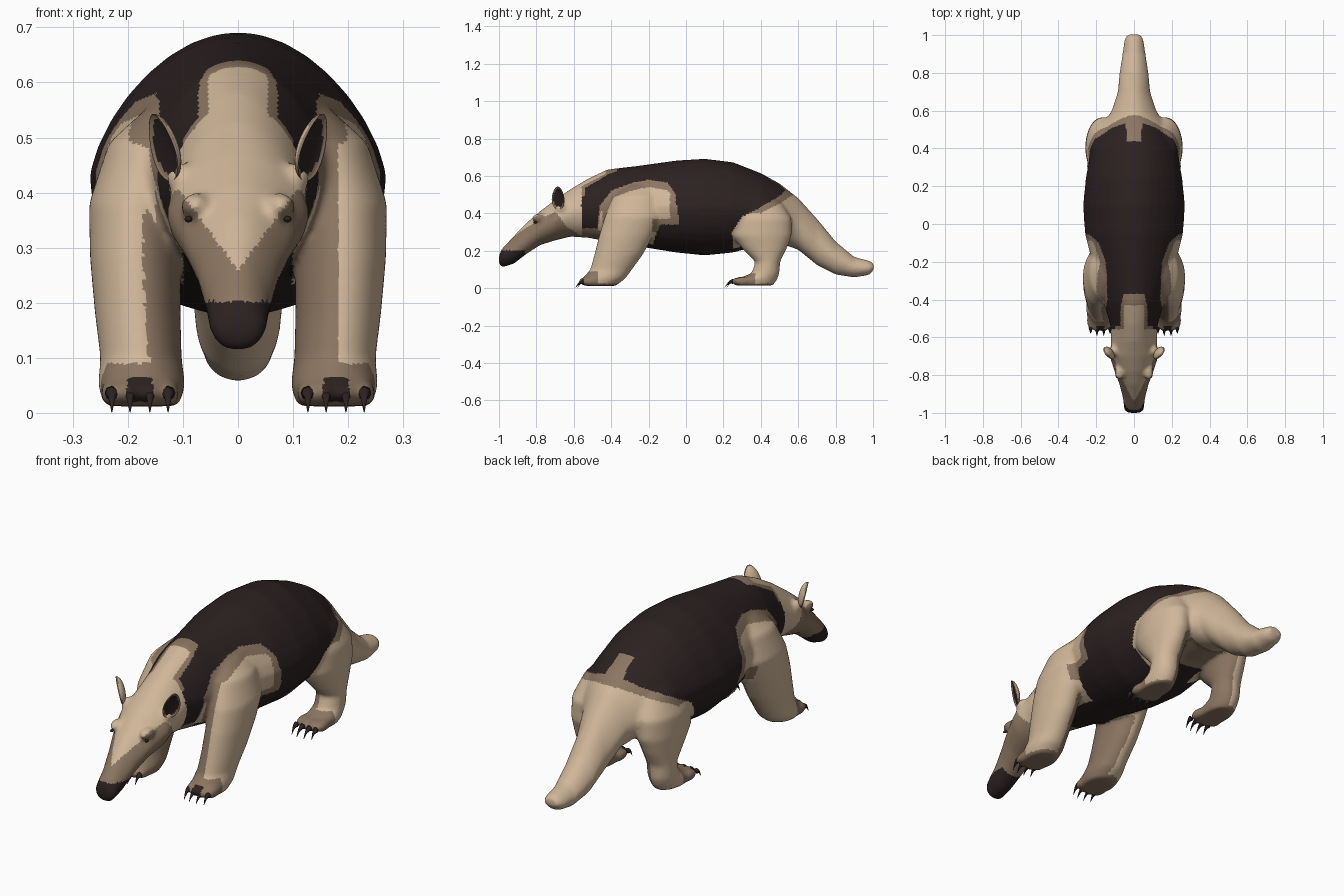
import bpy, bmesh, math
from mathutils import Matrix, Vector

if "Cube" in bpy.data.objects:
    bpy.data.objects.remove(bpy.data.objects["Cube"])


def make_material(name, rgb):
    mat = bpy.data.materials.new(name)
    mat.use_nodes = True
    mat.diffuse_color = (*rgb, 1)
    mat.node_tree.nodes["Principled BSDF"].inputs["Base Color"].default_value = (*rgb, 1)
    return mat


TAN, BROWN, DARK = range(3)
palette = [make_material("tan_fur", (.63, .47, .32)),
           make_material("brown_fur", (.26, .18, .12)),
           make_material("dark_fur", (.025, .015, .015))]


def make_object(name, bm, colour=None):
    bmesh.ops.recalc_face_normals(bm, faces=bm.faces)
    for face in bm.faces:
        face.smooth = True
        if colour is not None:
            face.material_index = colour
    mesh = bpy.data.meshes.new(name)
    bm.to_mesh(mesh)
    bm.free()
    for mat in palette:
        mesh.materials.append(mat)
    obj = bpy.data.objects.new(name, mesh)
    bpy.context.collection.objects.link(obj)
    return obj


def loft(bm, rings):
    """Skin a closed tube over rings of points."""
    loops = [[bm.verts.new(p) for p in ring] for ring in rings]
    for a, b in zip(loops, loops[1:]):
        for i in range(len(a)):
            bm.faces.new((a[i - 1], a[i], b[i], b[i - 1]))
    bm.faces.new(loops[0])
    bm.faces.new(loops[-1])


def ellipsoid(bm, centre, size):
    matrix = Matrix.Translation(centre) @ Matrix.Diagonal((*size, 1))
    bmesh.ops.create_uvsphere(bm, u_segments=20, v_segments=12, radius=1, matrix=matrix)


def ramp(points, value):
    """Piecewise linear lookup."""
    if value <= points[0][0]:
        return points[0][1]
    for (a, p), (b, q) in zip(points, points[1:]):
        if value <= b:
            return p + (q - p) * (value - a) / (b - a)
    return points[-1][1]


angles = [math.tau * i / 32 for i in range(32)]

# Snout, head, torso and tail: y, top, bottom, half width
trunk = [(-1, .175, .13, .036), (-.985, .21, .11, .052), (-.92, .28, .13, .06),
         (-.85, .352, .185, .078), (-.78, .412, .23, .104), (-.7, .472, .255, .13),
         (-.62, .528, .275, .122), (-.53, .582, .27, .127), (-.42, .635, .25, .16),
         (-.25, .655, .222, .21), (-.05, .683, .19, .26), (.1, .692, .175, .27),
         (.25, .674, .19, .255), (.4, .615, .23, .225), (.5, .56, .24, .185),
         (.6, .482, .205, .118), (.7, .372, .123, .086), (.8, .25, .072, .077),
         (.9, .167, .057, .062), (.98, .147, .07, .05), (1.003, .135, .095, .035)]

# Legs: x, y, z, radius across, radius along
front_leg = [(.12, -.24, .55, .05, .08), (.16, -.26, .49, .075, .13),
             (.185, -.28, .38, .086, .155), (.186, -.32, .28, .083, .145),
             (.182, -.36, .18, .078, .13), (.176, -.4, .1, .074, .112),
             (.175, -.44, .05, .08, .115), (.175, -.46, .012, .068, .085)]
hind_leg = [(.09, .38, .53, .05, .05), (.14, .39, .46, .08, .12),
            (.163, .405, .37, .093, .16), (.169, .405, .28, .089, .16),
            (.175, .42, .21, .075, .118), (.18, .437, .14, .064, .066),
            (.18, .425, .08, .064, .075), (.18, .375, .045, .068, .112),
            (.18, .365, .014, .06, .1)]
TOES = (-.051, -.018, .018, .051)

bm = bmesh.new()
rings = []
for y, top, bottom, half in trunk:
    mid, tall = (top + bottom) / 2, (top - bottom) / 2
    rings.append([(half * math.cos(t) * (1 - .2 * max(0, math.sin(t))), y,
                   mid + tall * math.sin(t)) for t in angles])
loft(bm, rings)
for side in (-1, 1):
    for leg, toe_y in ((front_leg, -.535), (hind_leg, .28)):
        loft(bm, [[(side * (x + rx * math.cos(t)), y + ry * math.sin(t), z)
                   for t in angles] for x, y, z, rx, ry in leg])
        for offset in TOES:
            centre = (side * (.178 + offset), toe_y + abs(offset) * .5, .036)
            ellipsoid(bm, centre, (.021, .05, .025))
    # Brow and ear root
    ellipsoid(bm, (side * .077, -.78, .375), (.027, .045, .025))
    ellipsoid(bm, (side * .105, -.67, .425), (.024, .03, .03))
body = make_object("body", bm)

# Fuse the volumes into one soft skin
bpy.context.view_layer.objects.active = body
body.select_set(True)
fuse = body.modifiers.new("fuse", "REMESH")
fuse.mode = "VOXEL"
fuse.voxel_size = .0085
fuse.use_smooth_shade = True
soften = body.modifiers.new("soften", "SMOOTH")
soften.factor = .5
soften.iterations = 12
for name in ("fuse", "soften"):
    bpy.ops.object.modifier_apply(modifier=name)

# Outlines of the dark vest
patch_top = [(-.48, .3), (-.46, .44), (-.4, .52), (-.3, .56), (-.2, .58),
             (-.1, .565), (-.06, .51), (-.035, .35)]
vest_back = [(.17, .2), (.2, .25), (.3, .245), (.38, .3), (.45, .43), (.5, .51), (.55, .55)]
leg_back = [(0, -.27), (.1, -.25), (.2, -.19), (.34, -.14)]


def fur(centre, normal):
    x, y, z = centre
    a = abs(x)
    inner = normal.x * math.copysign(1, x) < -.25
    shin = normal.y < -.3 and a < (.18 if x > 0 else .15)
    # Head
    if y < -.56 and z > .1:
        if y < -.86 and z < .203:
            return DARK
        cheek = ramp([(-.72, .44), (-.64, .33), (-.56, .28)], y)
        return TAN if z > min(cheek, .26 + 1.35 * a) else BROWN
    # Feet and lower legs
    if z < .17 and y < .56:
        if y < -.54 and abs(a - .178) < .024 and z > .02:
            return DARK
        foot = y < -.47 and z < .09 or .1 < y < .37 and z < .08
        return BROWN if foot or z < .025 or inner or y < 0 and shin else TAN
    # Rump, tail and hind legs
    back = ramp(vest_back, z)
    notch = a < .04 + .25 * max(0, y - .5)
    if y > back:
        if z < .42 and a < .1 and y < .52:
            return BROWN if y > .36 else DARK
        if inner and y < .55 and z < .34:
            return BROWN
        return BROWN if z > .4 and y < min(.62, back + .065) else TAN
    if notch and y > .44 and z > .4:
        return BROWN
    # Shoulder patch and front legs
    if -.56 < y < -.035 and a > .1:
        top = ramp(patch_top, y)
        if z < top and (z > .34 or y < ramp(leg_back, z)):
            if inner or shin:
                return BROWN
            edge = z > top - .04 or y > -.085 or (y > -.18 and z < .37)
            return BROWN if edge and z > .3 else TAN
    # Nape notch, collar edge and throat
    nape = .072 - .2 * max(0, y + .45)
    if y < -.37 and z > .45 and a < nape:
        return BROWN if y > -.43 or a > nape - .018 else TAN
    if y < -.45 and z < .32 or y < -.54 and z > .49:
        return BROWN
    return DARK


for face in body.data.polygons:
    face.material_index = fur(face.center, face.normal)

for side, label in ((-1, "right"), (1, "left")):
    # Cupped ear with a dark hollow
    bm = bmesh.new()
    bmesh.ops.create_uvsphere(bm, u_segments=24, v_segments=16, radius=1)
    for face in bm.faces:
        spot = face.calc_center_median()
        hollow = spot.y < 0 and math.hypot(spot.x, spot.z) < .82
        face.material_index = DARK if hollow else (BROWN if spot.y < .3 else TAN)
    for v in bm.verts:
        if v.co.y < 0:
            v.co.y *= -.35
        v.co.x *= 1 - .25 * v.co.z
    bm.transform(Matrix.Translation((side * .138, -.685, .482))
                 @ Matrix.Rotation(side * .28, 4, "Y") @ Matrix.Rotation(side * 1.0, 4, "Z")
                 @ Matrix.Diagonal((.038, .026, .063, 1)))
    make_object(label + "_ear", bm)

    # Eye under the brow, and nostril
    bm = bmesh.new()
    ellipsoid(bm, (side * .09, -.805, .352), (.007, .01, .006))
    make_object(label + "_eye", bm, DARK)
    bm = bmesh.new()
    ellipsoid(bm, (side * .024, -.99, .165), (.01, .006, .008))
    make_object(label + "_nostril", bm, DARK)

    # Curved claws
    for place, tip_y in (("front", -.598), ("hind", .2)):
        bm = bmesh.new()
        for offset in TOES:
            x = side * (.178 + offset)
            base = Vector((x, tip_y + .05, .036))
            tip = Vector((x, tip_y + abs(offset) * .35, .002))
            rings = []
            for f in (0, .25, .5, .75, 1):
                spot = base.lerp(tip, f) + Vector((0, 0, .01 * math.sin(math.pi * f)))
                r = .012 * (1 - f) + .001
                rings.append([spot + Vector((r * math.cos(t), 0, r * math.sin(t)))
                              for t in angles[::4]])
            loft(bm, rings)
        make_object(f"{place}_{label}_claws", bm, DARK)
